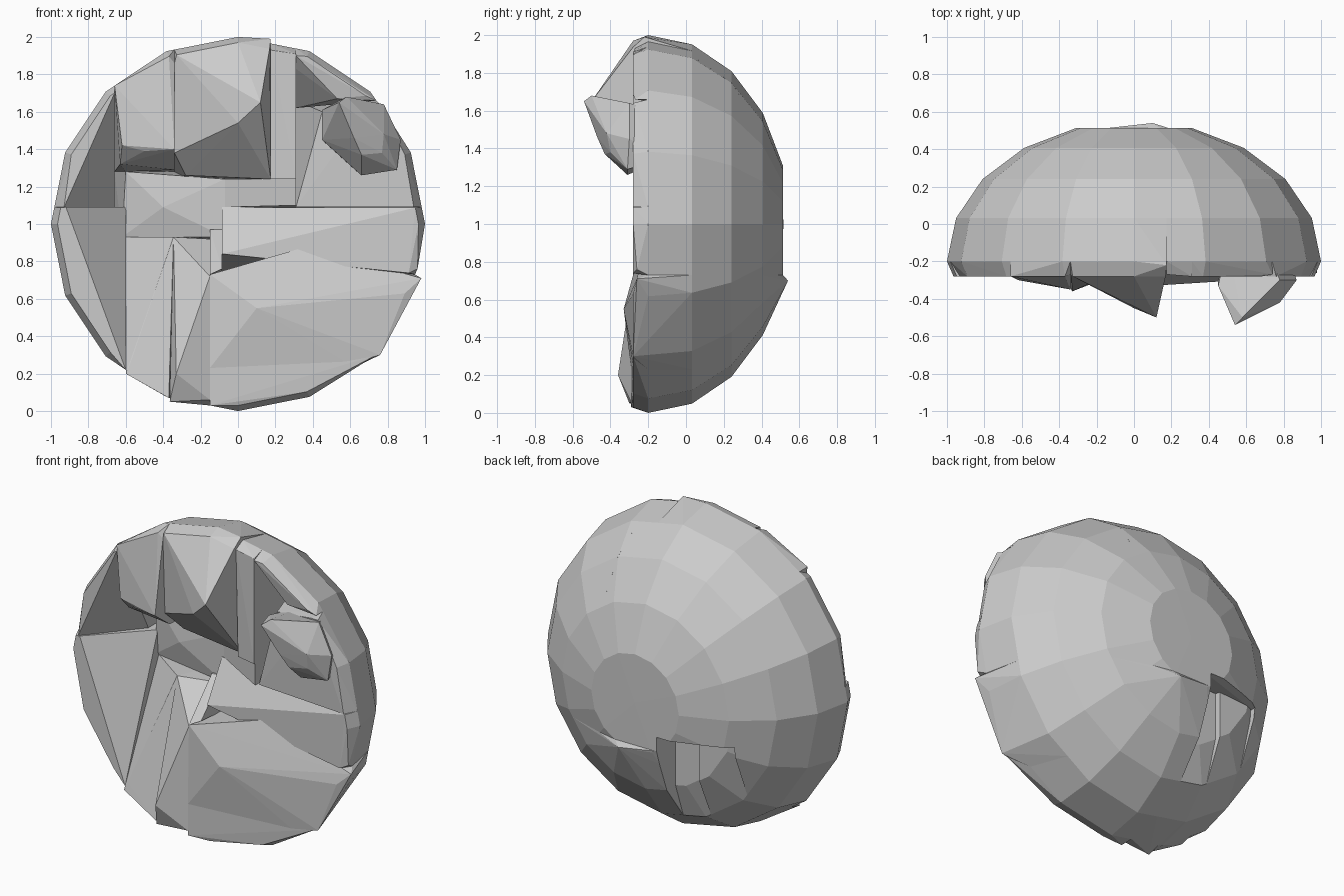
import bpy, bmesh, math
from mathutils import Matrix, Vector


def hull_object(name, pts):
    """Closed, flat-faced convex block around a few points."""
    bm = bmesh.new()
    for p in pts:
        bm.verts.new(p)
    bmesh.ops.remove_doubles(bm, verts=bm.verts, dist=0.004)
    bmesh.ops.convex_hull(bm, input=bm.verts)
    loose = [v for v in bm.verts if not v.link_faces]
    bmesh.ops.delete(bm, geom=loose, context='VERTS')
    bmesh.ops.recalc_face_normals(bm, faces=bm.faces)
    me = bpy.data.meshes.new(name)
    bm.to_mesh(me)
    bm.free()
    ob = bpy.data.objects.new(name, me)
    bpy.context.collection.objects.link(ob)
    return ob


def dome_points(x0, x1, z0, z1, depth):
    """Points of the flattened back dome that lie in an x/z window."""
    bm = bmesh.new()
    bmesh.ops.create_uvsphere(bm, u_segments=16, v_segments=10, radius=1)
    bmesh.ops.rotate(bm, verts=bm.verts, cent=(0, 0, 0),
                     matrix=Matrix.Rotation(math.radians(-90), 3, 'X'))
    bmesh.ops.delete(bm, geom=[v for v in bm.verts if v.co.y < -0.01], context='VERTS')
    for v in bm.verts:
        v.co = Vector((v.co.x, min(-0.2 + 0.75 * v.co.y, depth), v.co.z + 1))
    for co, no in (((x0, 0, 0), (-1, 0, 0)), ((x1, 0, 0), (1, 0, 0)),
                   ((0, 0, z0), (0, 0, -1)), ((0, 0, z1), (0, 0, 1))):
        bmesh.ops.bisect_plane(bm, geom=bm.verts[:] + bm.edges[:] + bm.faces[:],
                               plane_co=co, plane_no=no, clear_outer=True)
    pts = [v.co.copy() for v in bm.verts]
    bm.free()
    return pts


def block(name, window, front, depth=0.515):
    """Part of the dome, closed by its own faceted front."""
    pts = dome_points(*window, depth)
    # short rim in front of the dome edge
    rim = [Vector((p.x * 0.965, -0.28, 1 + (p.z - 1) * 0.97)) for p in pts if p.y < -0.18]
    rim = [p for p in rim if window[0] <= p.x <= window[1] and window[2] <= p.z <= window[3]]
    return hull_object(name, pts + rim + [Vector(p) for p in front])


# Left wall of the hollow
block("left_upper_wall", (-1, -0.66, 1.09, 2),
      [(-0.93, -0.28, 1.09), (-0.66, -0.28, 1.70), (-0.66, 0.04, 1.09)])
block("left_lower_wall", (-1, -0.6, 0, 1.09),
      [(-0.92, -0.28, 1.09), (-0.6, -0.28, 0.22), (-0.6, 0.05, 1.09)])

# Overhanging brow blocks at the top
block("brow_left", (-0.66, -0.34, 1.28, 2),
      [(-0.66, -0.28, 1.74), (-0.34, -0.27, 1.86), (-0.34, -0.35, 1.40),
       (-0.5, -0.31, 1.39), (-0.62, -0.3, 1.42), (-0.63, -0.2, 1.32), (-0.34, -0.2, 1.29),
       (-0.6, 0.03, 1.28)])
block("brow_middle", (-0.34, 0.175, 1.24, 2),
      [(-0.34, -0.27, 1.86), (0.12, -0.5, 1.65), (0, -0.45, 1.54), (-0.34, -0.25, 1.38),
       (-0.28, -0.15, 1.26), (0.175, -0.2, 1.24), (0.175, -0.22, 1.99)])
block("brow_post", (0.175, 0.31, 1.24, 2),
      [(0.175, -0.27, 1.93), (0.31, -0.28, 1.91), (0.175, -0.25, 1.24), (0.31, -0.28, 1.24)])
block("brow_right", (0.31, 0.8, 1.66, 2),
      [(0.31, -0.28, 1.9), (0.31, -0.22, 1.83), (0.53, -0.26, 1.67), (0.74, -0.27, 1.66),
       (0.31, 0.0, 1.62)])

# Right cheek and the bulge resting on it
block("right_cheek", (0.31, 1, 1.09, 1.66),
      [(0.31, -0.23, 1.09), (0.45, -0.25, 1.6), (0.94, -0.28, 1.09), (0.76, -0.28, 1.64)])
hull_object("cheek_bulge",
            [(0.54, -0.54, 1.65), (0.45, -0.33, 1.61), (0.45, -0.3, 1.45), (0.58, -0.5, 1.68),
             (0.78, -0.42, 1.48), (0.87, -0.3, 1.45), (0.85, -0.31, 1.29), (0.77, -0.4, 1.38),
             (0.66, -0.31, 1.26), (0.62, -0.47, 1.46), (0.78, -0.3, 1.64), (0.66, -0.43, 1.37),
             (0.5, -0.1, 1.58), (0.5, -0.1, 1.4), (0.8, -0.1, 1.35), (0.7, -0.1, 1.58)])

# Floor of the hollow
block("hollow_floor_left", (-0.66, -0.07, 0.82, 1.28),
      [(-0.6, 0.03, 1.28), (-0.62, 0.06, 0.93), (-0.4, -0.02, 1.09), (-0.07, -0.04, 1.24),
       (-0.07, -0.04, 0.93)])
block("hollow_floor_right", (-0.07, 0.31, 1.09, 1.24),
      [(-0.07, -0.04, 1.24), (-0.07, -0.04, 1.09), (0.31, -0.27, 1.24),
       (0.31, -0.27, 1.1), (0.23, -0.21, 1.16)])

# Lower blocks
block("middle_right", (-0.085, 1, 0.73, 1.09),
      [(-0.085, -0.04, 1.09), (-0.085, -0.19, 0.84), (0.37, -0.19, 0.87),
       (0.95, -0.28, 1.09), (0.96, -0.26, 0.76)])
block("lower_right", (-0.15, 1, 0.23, 0.73),
      [(-0.15, -0.28, 0.73), (-0.15, -0.29, 0.23), (0.37, -0.22, 0.88), (0.1, -0.33, 0.55),
       (0.76, -0.28, 0.3), (0.98, -0.26, 0.71), (0.1, 0.54, 0.7)])
block("bottom_right", (-0.15, 1, 0, 0.3),
      [(-0.15, -0.29, 0.23), (-0.15, -0.29, 0.03), (0.74, -0.28, 0.3)])
block("lower_left", (-0.6, -0.345, 0, 0.93),
      [(-0.6, 0.06, 0.93), (-0.345, -0.12, 0.93), (-0.6, -0.29, 0.2), (-0.37, -0.3, 0.07)],
      depth=0.36)
block("lower_middle", (-0.345, -0.15, 0, 0.93),
      [(-0.345, -0.12, 0.93), (-0.15, -0.05, 0.92), (-0.15, -0.28, 0.72),
       (-0.33, -0.36, 0.2), (-0.365, -0.3, 0.05), (-0.15, -0.29, 0.06)],
      depth=0.32)
block("middle_link", (-0.15, -0.085, 0.7, 0.98),
      [(-0.15, -0.05, 0.97), (-0.085, -0.04, 0.97), (-0.15, -0.28, 0.73), (-0.085, -0.25, 0.76)])
